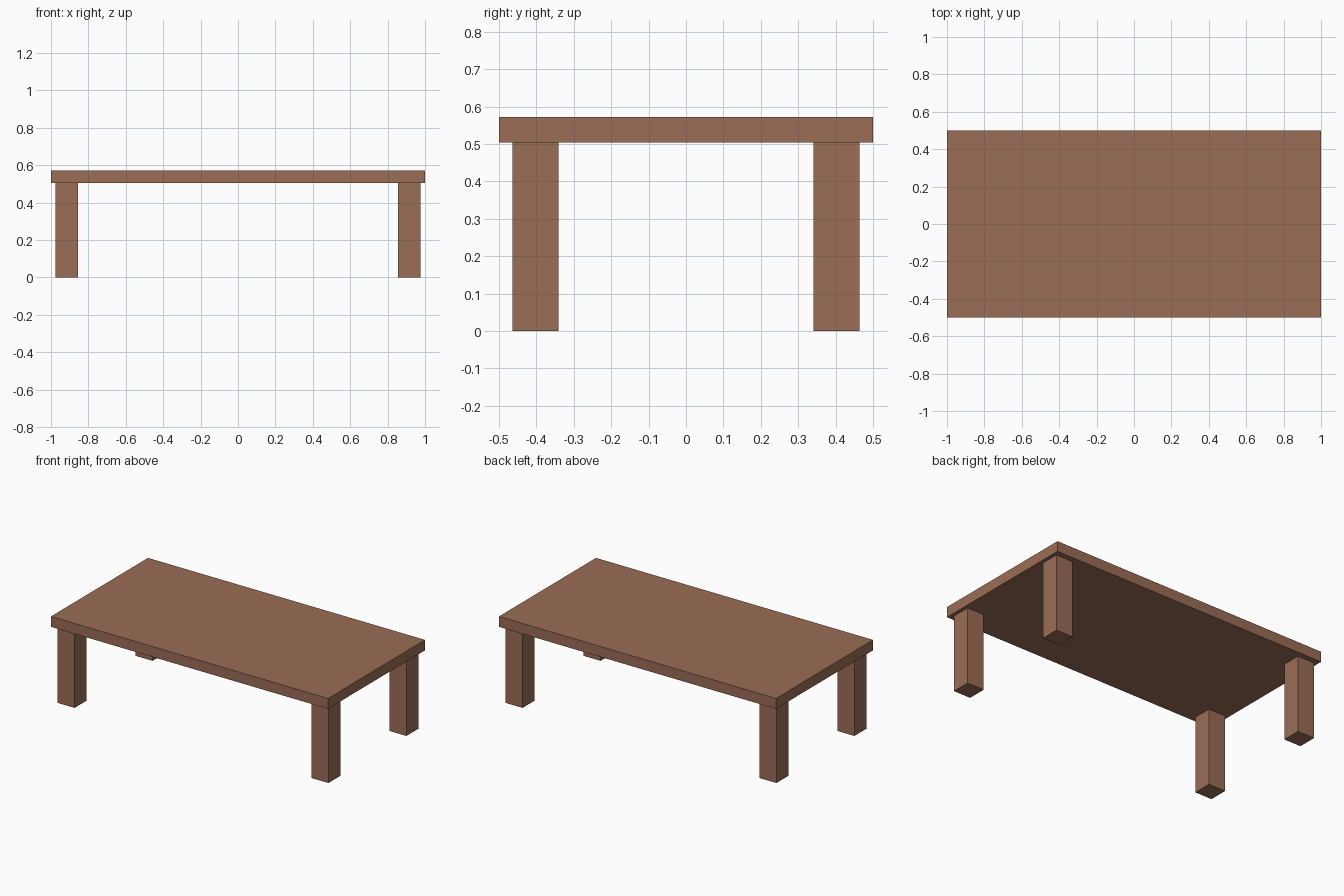
import bpy

if "Cube" in bpy.data.objects:
    bpy.data.objects.remove(bpy.data.objects["Cube"])

wood = bpy.data.materials.new("brown wood")
wood.diffuse_color = (0.323, 0.153, 0.093, 1.0)
wood.use_nodes = True
wood.node_tree.nodes["Principled BSDF"].inputs["Base Color"].default_value = wood.diffuse_color


def box(name, center, size):
    """Add a flat-faced box of the given full size."""
    bpy.ops.mesh.primitive_cube_add(size=1, location=center)
    obj = bpy.context.object
    obj.name = name
    obj.scale = size
    bpy.ops.object.transform_apply(location=False, rotation=False, scale=True)
    obj.data.materials.append(wood)
    return obj


TOP_Z, UNDER_Z = 0.572, 0.504

# Table top slab
box("table_top", (0, 0, (TOP_Z + UNDER_Z) / 2), (2, 1, TOP_Z - UNDER_Z))

# Four square legs, one near each corner
for x_name, sx in (("left", -1), ("right", 1)):
    for y_name, sy in (("front", -1), ("back", 1)):
        box(f"{y_name}_{x_name}_leg",
            (sx * 0.916, sy * 0.402, UNDER_Z / 2),
            (0.122, 0.123, UNDER_Z))
